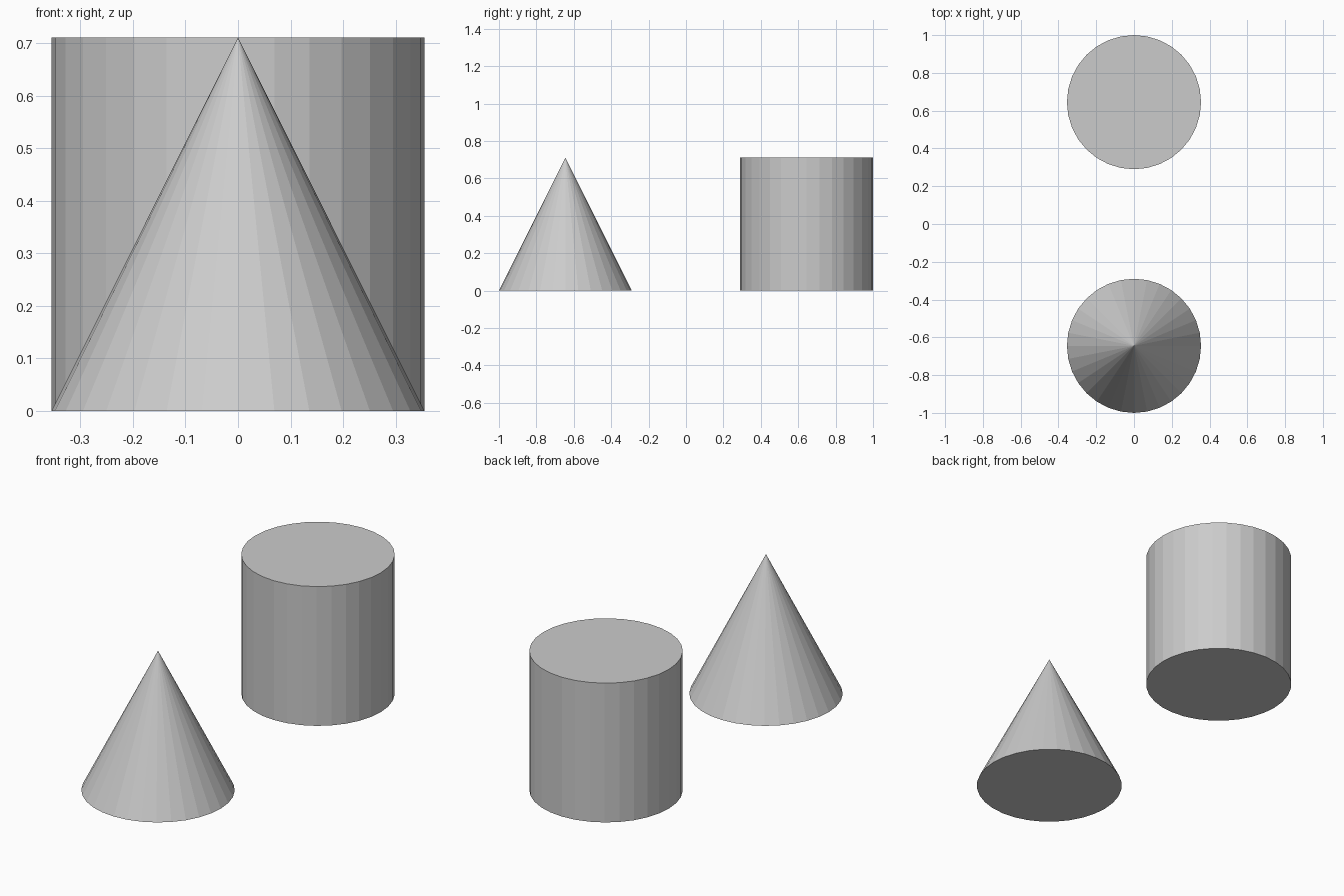
import bpy

if "Cube" in bpy.data.objects:
    bpy.data.objects.remove(bpy.data.objects["Cube"])

RADIUS = 0.355
HEIGHT = 0.711
OFFSET = 1 - RADIUS
SIDES = 32

# Cone at the front
bpy.ops.mesh.primitive_cone_add(vertices=SIDES, radius1=RADIUS, radius2=0, depth=HEIGHT,
                                location=(0, -OFFSET, HEIGHT / 2))
bpy.context.object.name = "cone"

# Cylinder at the back
bpy.ops.mesh.primitive_cylinder_add(vertices=SIDES, radius=RADIUS, depth=HEIGHT,
                                    location=(0, OFFSET, HEIGHT / 2))
bpy.context.object.name = "cylinder"
